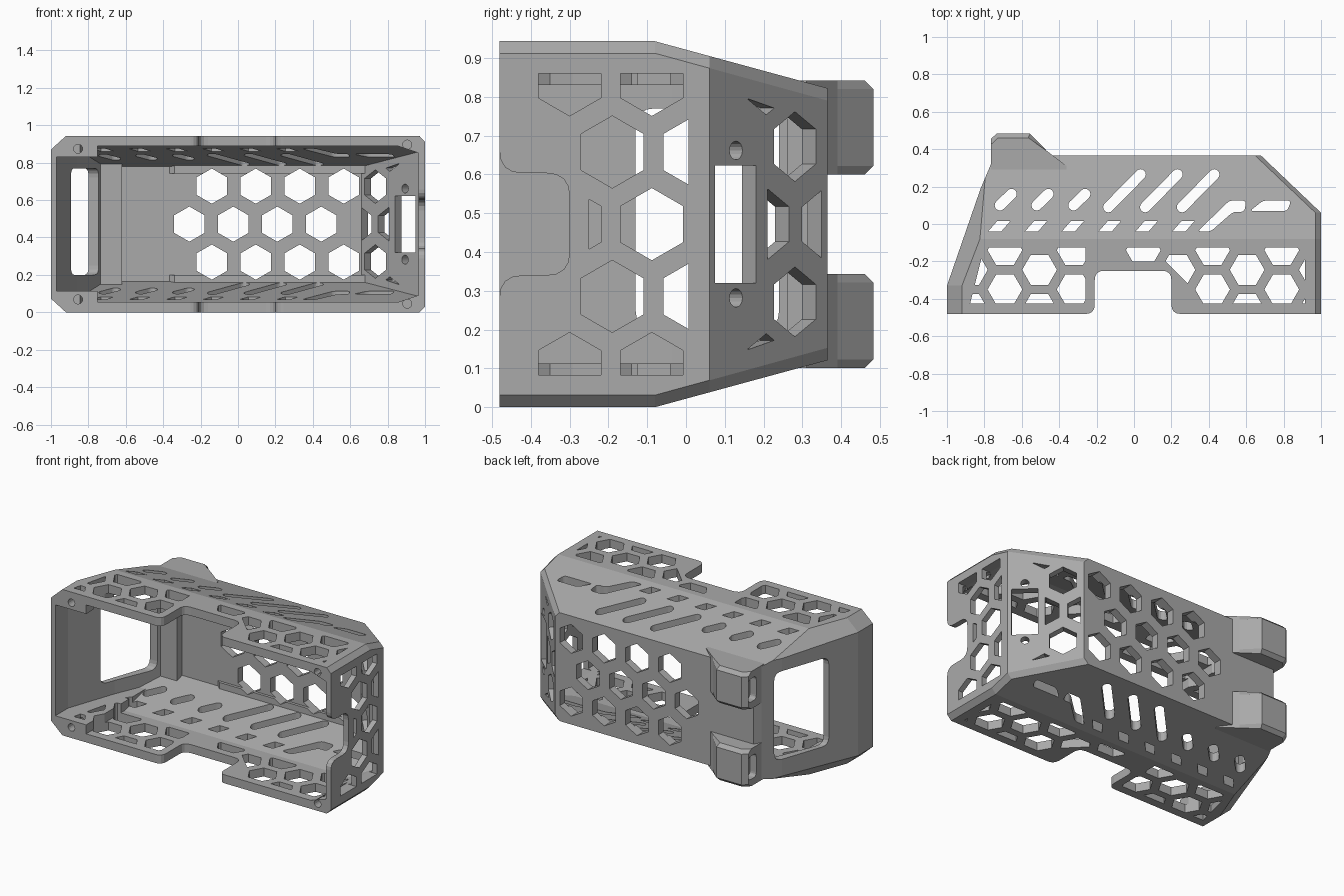
import bpy, bmesh, math
from mathutils import Vector

if "Cube" in bpy.data.objects:
    bpy.data.objects.remove(bpy.data.objects["Cube"], do_unlink=True)

H = 0.943
MID = H / 2
CENTRE = Vector((0, 0, MID))
X, Y, Z = Vector((1, 0, 0)), Vector((0, 1, 0)), Vector((0, 0, 1))
O = Vector((0, 0, 0))

grey = bpy.data.materials.new("plain grey")
grey.use_nodes = True
colour = (0.4, 0.4, 0.4, 1)
grey.diffuse_color = colour
grey.node_tree.nodes["Principled BSDF"].inputs["Base Color"].default_value = colour


def flip(p):
    return (p[0], p[1], H - p[2])


def to_object(bm, name):
    bmesh.ops.recalc_face_normals(bm, faces=bm.faces)
    mesh = bpy.data.meshes.new(name)
    bm.to_mesh(mesh)
    bm.free()
    mesh.materials.append(grey)
    obj = bpy.data.objects.new(name, mesh)
    bpy.context.collection.objects.link(obj)
    return obj


def convex(name, planes, inset):
    """Slice a big block by planes, each moved inwards by its thickness."""
    bm = bmesh.new()
    bmesh.ops.create_cube(bm, size=4)
    for a, b, c, thick in planes:
        a, b, c = Vector(a), Vector(b), Vector(c)
        n = (b - a).cross(c - a).normalized()
        if n.dot(CENTRE - a) > 0:
            n.negate()
        co = a - n * thick if inset else a
        bmesh.ops.bisect_plane(bm, geom=bm.verts[:] + bm.edges[:] + bm.faces[:],
                               plane_co=co, plane_no=n, clear_outer=True, dist=1e-5)
        rim = [e for e in bm.edges if e.is_boundary]
        if rim:
            bmesh.ops.edgeloop_fill(bm, edges=rim)
    return to_object(bm, name)


def prism(bm, pts, o, u, v, w, lo, hi):
    """Extrude a 2D outline along w between lo and hi."""
    rings = [[bm.verts.new(o + u * p[0] + v * p[1] + w * d) for p in pts] for d in (lo, hi)]
    bm.faces.new(rings[0])
    bm.faces.new(rings[1][::-1])
    for i in range(len(pts)):
        j = (i + 1) % len(pts)
        bm.faces.new((rings[0][i], rings[1][i], rings[1][j], rings[0][j]))


def ngon(x, y, r, n=6, turn=0.0):
    return [(x + r * math.cos(turn + i * math.tau / n), y + r * math.sin(turn + i * math.tau / n))
            for i in range(n)]


def rounded(pts, r, steps=5):
    out = []
    for i, p in enumerate(pts):
        p = Vector(p)
        a, b = Vector(pts[i - 1]) - p, Vector(pts[(i + 1) % len(pts)]) - p
        a, b = p + a.normalized() * min(r, a.length * .49), p + b.normalized() * min(r, b.length * .49)
        for k in range(steps):
            t = k / (steps - 1)
            out.append(tuple(a * (1 - t) ** 2 + p * 2 * t * (1 - t) + b * t * t))
    return out


def rect(x0, x1, y0, y1):
    return [(x0, y0), (x1, y0), (x1, y1), (x0, y1)]


def clip(pts, *halves):
    """Trim a convex outline to half planes a*x + b*y <= c."""
    for a, b, c in halves:
        out = []
        for i, q in enumerate(pts):
            p = pts[i - 1]
            dp, dq = a * p[0] + b * p[1] - c, a * q[0] + b * q[1] - c
            if dp * dq < 0:
                t = dp / (dp - dq)
                out.append((p[0] + (q[0] - p[0]) * t, p[1] + (q[1] - p[1]) * t))
            if dq <= 0:
                out.append(q)
        pts = out
    return pts


def combine(target, other, op):
    mod = target.modifiers.new(op, "BOOLEAN")
    mod.operation, mod.solver, mod.object, mod.use_self = op, "EXACT", other, True
    bpy.context.view_layer.objects.active = target
    bpy.ops.object.modifier_apply(modifier=mod.name)
    bpy.data.objects.remove(other, do_unlink=True)


# Walls: plan outline, roof slope and corner chamfers, with thicknesses
plan = [((-1, -.48), (-1, -.33), .03), ((-1, -.33), (-.82, .19), .035), ((-.82, .19), (-.765, .32), .05),
        ((-.765, .32), (-.74, .365), .04), ((-.74, .365), (.68, .365), .05), ((.68, .365), (1, .06), .05),
        ((1, .06), (1, -.48), .035), ((1, -.48), (-1, -.48), -.3)]
walls = [((*a, 0), (*b, 0), (*a, 1), t) for a, b, t in plan]
roof = [((0, 0, H), (1, 0, H), (0, 1, H), .055),
        ((0, -.08, H), (1, -.08, H), (0, .365, .822), .055),
        ((-.92, -.33, H), (-.92, -.48, H), (-1, -.33, .87), .04),
        ((-.92, -.33, H), (-.82, -.07, H), (-1, -.33, .87), .04),
        ((.97, 0, H), (.97, 1, H), (1, 0, .912), .04),
        ((.97, -.08, H), (1, -.08, .912), (1, .365, .79), .04),
        ((1, .06, .874), (.68, .365, .79), (.97, .06, .905), .04)]
inner_roof = [((.85, 0, .89), (.85, 1, .89), (.97, 0, .85), 0)]


def both(planes):
    return planes + [(flip(a), flip(b), flip(c), t) for a, b, c, t in planes]


housing = convex("housing_shell", walls + both(roof), False)

# Two clip bosses on the back
boss_plan = [(-.765, .24), (-.765, .455), (-.735, .483), (-.556, .483), (-.465, .39), (-.36, .31), (-.36, .24)]
for z0, z1 in ((.6, .842), (H - .842, H - .6)):
    bm = bmesh.new()
    prism(bm, boss_plan, O, X, Y, Z, z0, z1)
    rims = [e for e in bm.edges if abs(e.verts[0].co.z - e.verts[1].co.z) < 1e-4
            and min(v.co.y for v in e.verts) > .35]
    bmesh.ops.bevel(bm, geom=rims, offset=.022, segments=1, affect="EDGES")
    combine(housing, to_object(bm, "boss"), "UNION")

# Hollow inside, lower at the left end to leave thick corners
base = walls + both(roof + inner_roof)
left_stop = [((-.75, 0, 0), (-.75, 1, 0), (-.75, 0, 1), 0)]
low_roof = both([((0, 0, .83), (1, 0, .83), (0, 1, .83), 0)])
combine(housing, convex("cavity", base + left_stop, True), "DIFFERENCE")
combine(housing, convex("cavity_left", base + low_roof, True), "DIFFERENCE")

# Inner post and the ledges along the back wall
bm = bmesh.new()
prism(bm, rect(-.745, -.62, .26, .34), O, X, Y, Z, .14, H - .14)
for z0, z1 in ((.14, .2), (H - .2, H - .14)):
    prism(bm, [(-.4, .34), (-.34, .297), (.69, .297), (.66, .34)], O, X, Y, Z, z0, z1)
combine(housing, to_object(bm, "ledges"), "UNION")

bm = bmesh.new()


def through(pts):
    if len(pts) > 2:
        prism(bm, pts, O, X, Y, Z, -.1, H + .1)


# Roof and floor: front notch, honeycomb and slanted slots
through(rounded([(-.4, -.6), (-.4, -.481), (-.21, -.481), (-.21, -.25), (.2, -.25),
                 (.2, -.481), (.4, -.481), (.4, -.6)], .05))
for k in range(-5, 6):
    for row in (0, 1):
        x, y = .05 + .185 * k, (-.35 if k % 2 == 0 else -.455) + .21 * row
        limits = [(0, 1, -.125), (0, -1, .425), (1, 0, .915), (-1, .25, .77)]
        if k == 0:
            limits.append((0, -1, .2))
        elif k == 1:
            limits.append((-1, -1, .03))
        elif k < 0:
            limits.append((1, 0, -.26))
        if (k == 0 and row == 0) or k == -1 or (k == 1 and row == 0):
            continue
        through(clip(ngon(x, y, .093), *limits))


def slot(x0, y0, x1, y1, r=.028):
    ang = math.atan2(y1 - y0, x1 - x0)
    arc = [ang + math.pi / 2 + math.pi * i / 8 for i in range(9)]
    through([(x0 + r * math.cos(a), y0 + r * math.sin(a)) for a in arc]
            + [(x1 - r * math.cos(a), y1 - r * math.sin(a)) for a in arc])


for k in range(3):
    slot(-.137 + .197 * k, .09, .035 + .197 * k, .265)
    slot(-.717 + .197 * k, .1, -.655 + .197 * k, .16)
for k in range(-1, 5):
    s = .197 * k
    through([(-.583 + s, -.04), (-.513 + s, -.04), (-.465 + s, .015), (-.535 + s, .015)])
through(rounded([(.34, -.04), (.41, -.04), (.53, .065), (.59, .065), (.6, .125), (.51, .125)], .02))
through(rounded([(.62, .07), (.82, .07), (.84, .125), (.69, .125)], .02))

# Back wall honeycomb
for row in (-1, 0, 1):
    for k in range(4):
        x = (-.14 if row else -.26) + .235 * k
        prism(bm, ngon(x, MID + .203 * row, .094, 6, math.pi / 2), O, X, Z, Y, .25, .45)

# Right wall honeycomb and notch
for row in (-2, -1, 0, 1, 2):
    for k in range(2):
        y = (-.19 if row % 2 else -.3) + .212 * k
        limits = [(1, 0, .006), (0, 1, .86), (0, -1, .86 - H), (-1, 0, .25 if row == 0 else .385)]
        prism(bm, clip(ngon(y, MID + .186 * row, .093, 6, math.pi / 2), *limits), O, Y, Z, X, .93, 1.1)
prism(bm, rounded([(-.6, .15), (-.481, .15), (-.481, .34), (-.3, .34), (-.3, H - .34),
                   (-.481, H - .34), (-.481, H - .15), (-.6, H - .15)], .06), O, Y, Z, X, .9, 1.1)

# Diagonal corner: window, screw holes and honeycomb
corner = Vector((1, .06, 0))
along = Vector((-.32, .305, 0)).normalized()
out = Vector((along.y, -along.x, 0))


def diagonal(pts):
    prism(bm, pts, corner, along, Z, out, -.1, .1)


diagonal(rect(.022, .175, .32, H - .32))
for side in (-1, 1):
    diagonal(ngon(.1, MID + .19 * side, .024, 16))
    diagonal(ngon(.32, MID + .2 * side, .09, 6, math.pi / 2))
    diagonal(clip(ngon(.213, MID + .372 * side, .09, 6, math.pi / 2),
                  (.244, 1, .83), (.244, -1, .83 - H), (-1, 0, -.145)))
for u in (.22, .425):
    diagonal(clip(ngon(u, MID, .09, 6, math.pi / 2), (-1, 0, -.217), (1, 0, .42)))

# Left window, boss pockets and front screw holes
prism(bm, rounded(rect(-.13, .24, .2, .77), .05), O, Y, Z, X, -1.1, -.72)
for side in (-1, 1):
    z = MID + .25 * side
    prism(bm, rounded(rect(.375, .455, z - .075, z + .075), .025), O, Y, Z, X, -.9, -.72)
    prism(bm, ngon(-.855, MID + .403 * side, .024, 16), O, X, Z, Y, -.6, -.3)
    prism(bm, ngon(.905, MID + .425 * side, .024, 16), O, X, Z, Y, -.6, -.38)
combine(housing, to_object(bm, "openings"), "DIFFERENCE")
for face in housing.data.polygons:
    face.use_smooth = False
